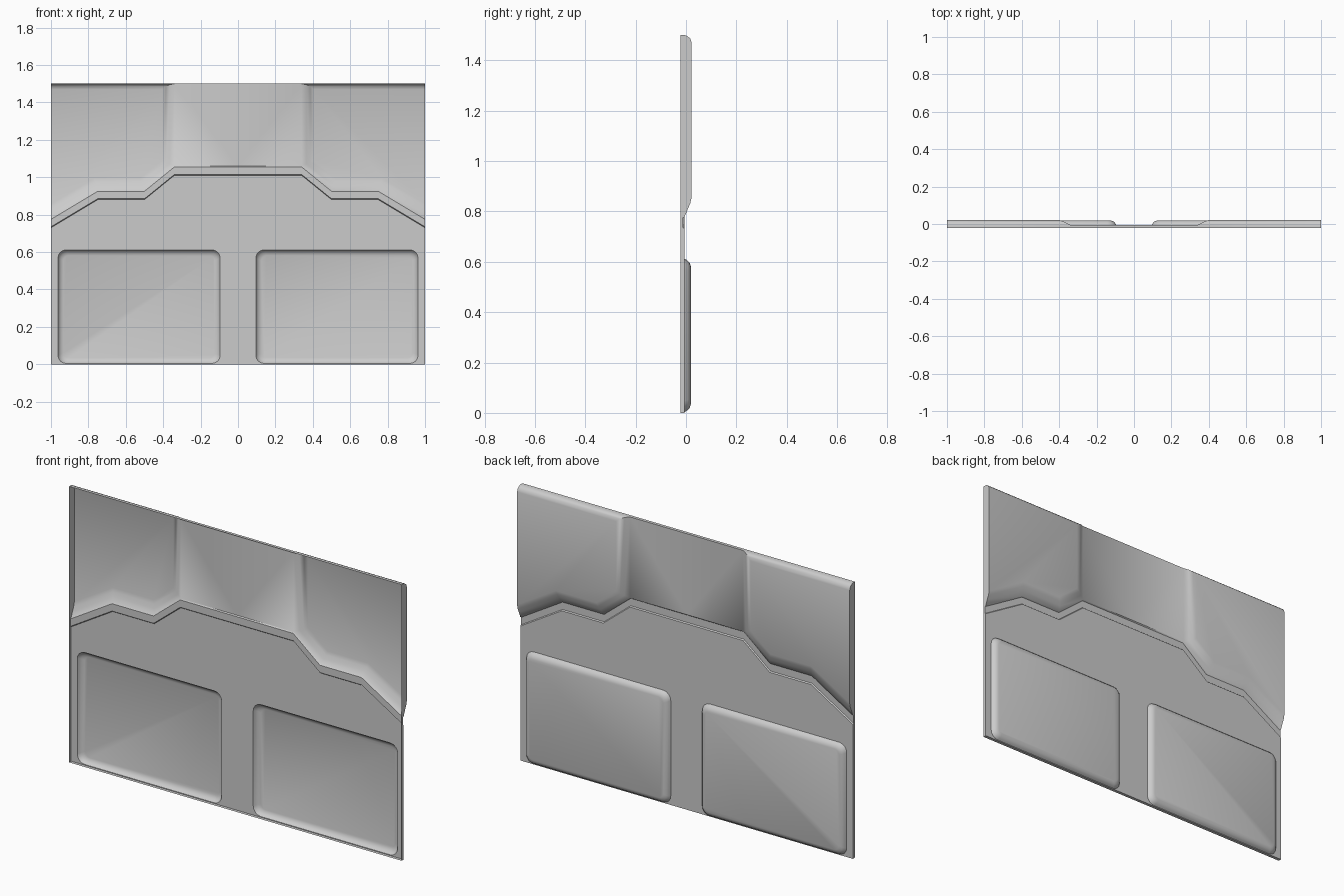
import bpy, bmesh, math
from mathutils import Vector
from mathutils.geometry import intersect_line_line_2d

if "Cube" in bpy.data.objects:
    bpy.data.objects.remove(bpy.data.objects["Cube"])

BACK, FACE, GROOVE = -0.0225, -0.005, -0.011
LEVELS = [FACE, 0.007, 0.017, 0.0225]      # heights of the rounded bulge edges
STEP = [(1, 0.73), (0.75, 0.88), (0.5, 0.88), (0.34, 1.01), (0, 1.01)]

bm = bmesh.new()


def ring(points, y):
    return [bm.verts.new((x, y, z)) for x, z in points]


def bridge(a, b, closed=True):
    n = len(a)
    for i in range(n if closed else n - 1):
        j = (i + 1) % n
        bm.faces.new((a[i], a[j], b[j], b[i]))


def rounded_rect(x0, x1, z0, z1, r, seg=4):
    pts = []
    for cx, cz, start in ((x1 - r, z1 - r, 0), (x0 + r, z1 - r, 90),
                          (x0 + r, z0 + r, 180), (x1 - r, z0 + r, 270)):
        for k in range(seg + 1):
            a = math.radians(start + 90 * k / seg)
            pts.append((cx + r * math.cos(a), cz + r * math.sin(a)))
    return pts


def inset(points, dists):
    """Move each edge of a counter-clockwise outline inward by its own distance."""
    lines, n = [], len(points)
    for i in range(n):
        a, b = Vector(points[i]), Vector(points[(i + 1) % n])
        d = (b - a).normalized()
        off = Vector((-d.y, d.x)) * dists[i]
        lines.append((a + off - d * 5, b + off + d * 5))
    out = []
    for i in range(n):
        (a, b), (c, d) = lines[i - 1], lines[i]
        u, v = b - a, d - c
        t = (c - a).cross(v) / u.cross(v)
        out.append(tuple(a + u * t))
    return out


# Lower bulge with rounded corners
rings = []
for d, y in zip((0, 0.006, 0.015, 0.03), (FACE, 0.005, 0.014, 0.019)):
    rings.append(ring(rounded_rect(0.095 + d, 0.963 - d, 0.004 + d, 0.612 - d, 0.045 - d * 0.6), y))
for a, b in zip(rings, rings[1:]):
    bridge(a, b)
bm.faces.new(rings[-1])

# Flat lower face around the bulge
outline = ring([(0, 0), (1, 0)] + STEP, FACE)
edges = [bm.edges.new((outline[i - 1], outline[i])) for i in range(len(outline))]
hole = rings[0]
edges += [bm.edges.get((hole[i - 1], hole[i])) for i in range(len(hole))]
bmesh.ops.triangle_fill(bm, edges=edges, use_beauty=True, use_dissolve=False)

# Stepped groove across the panel
strips = [ring([(x, z + dz) for x, z in STEP], y)
          for dz, y in ((0, FACE), (0.005, GROOVE), (0.045, GROOVE), (0.05, FACE))]
for a, b in zip(strips, strips[1:]):
    bridge(a, b, closed=False)

# Flat upper centre face
bm.faces.new(ring([(0, 1.06), (0.34, 1.06), (0.34, 1.5), (0, 1.5)], FACE))

# Upper side bulge: sloped lower and inner edges, rounded top, open at the side
upper = [(x, z + 0.05) for x, z in STEP[:4]] + [(0.34, 1.5), (1, 1.5)]
upper.reverse()                             # counter-clockwise from the top right
rings = []
for slope, top, y in zip((0, 0.025, 0.045, 0.065), (0, 0.005, 0.014, 0.03), LEVELS):
    rings.append(ring(inset(upper, [top] + [slope] * 4 + [0]), y))
for a, b in zip(rings, rings[1:]):
    bridge(a[:], b[:], closed=False)
bm.faces.new(rings[-1])

# Join the pieces, face everything outward
bmesh.ops.remove_doubles(bm, verts=bm.verts, dist=0.0005)
for f in bm.faces:
    f.normal_update()
    if f.normal.y < 0:
        f.normal_flip()

# Rim walls running back from the outer border
border = [e for e in bm.edges if e.is_boundary
          and not all(abs(v.co.x) < 1e-4 for v in e.verts)]
made = bmesh.ops.extrude_edge_only(bm, edges=border)["geom"]
for v in made:
    if isinstance(v, bmesh.types.BMVert):
        v.co.y = BACK
for f in [g for g in made if isinstance(g, bmesh.types.BMFace)]:
    f.normal_update()
    if f.normal.dot(f.calc_center_median() - Vector((0.5, 0, 0.75))) < 0:
        f.normal_flip()

mesh = bpy.data.meshes.new("wall_panel")
bm.to_mesh(mesh)
bm.free()
panel = bpy.data.objects.new("wall_panel", mesh)
bpy.context.collection.objects.link(panel)
bpy.context.view_layer.objects.active = panel
panel.select_set(True)

# Mirror to the other half
mirror = panel.modifiers.new("mirror", 'MIRROR')
mirror.use_clip = True
bpy.ops.object.modifier_apply(modifier="mirror")
bpy.ops.object.shade_smooth_by_angle(angle=math.radians(35))
